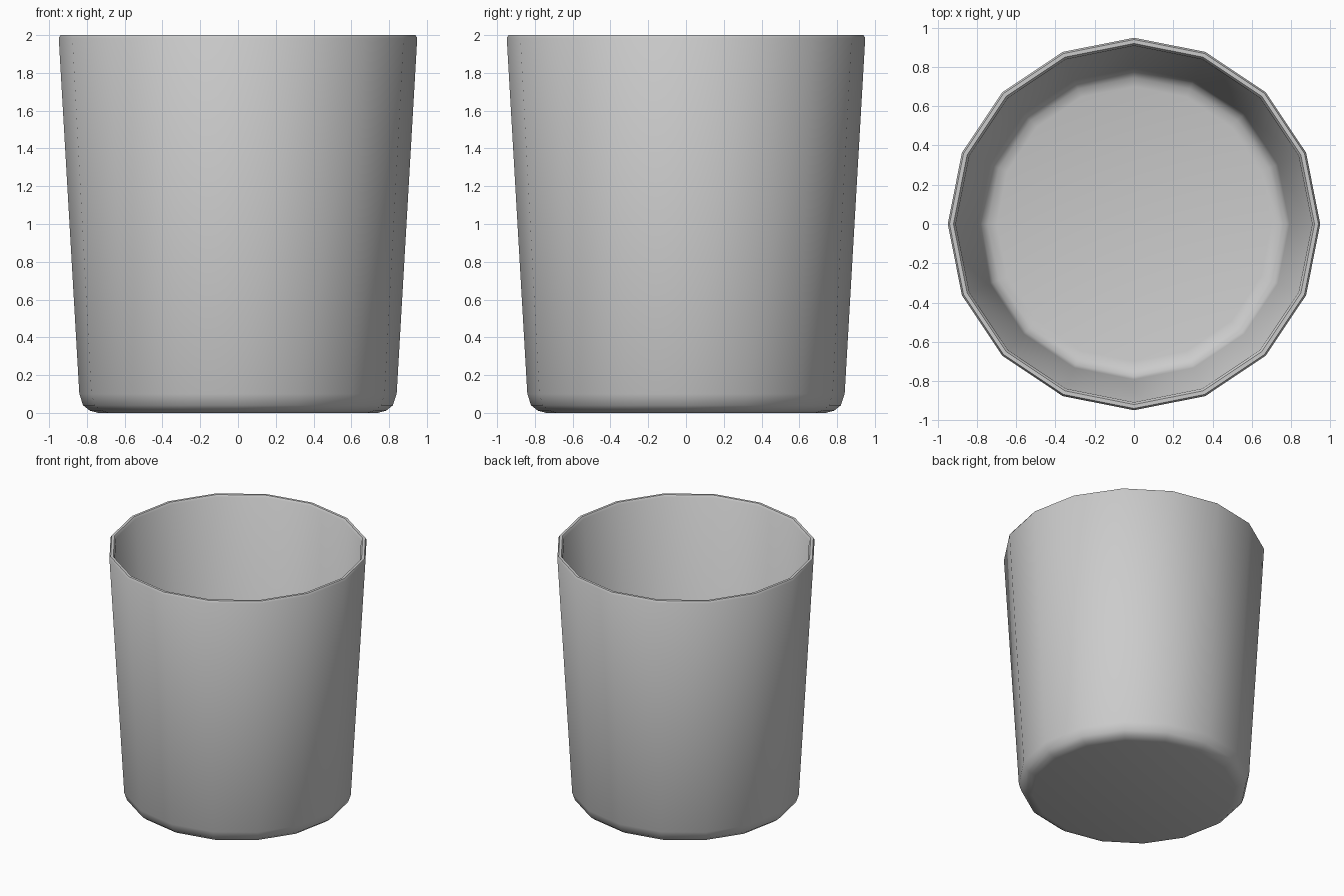
import bpy, bmesh, math

if "Cube" in bpy.data.objects:
    bpy.data.objects.remove(bpy.data.objects["Cube"])

SIDES = 16

# Cup profile (radius, height): base, outer wall, rim, inner wall, floor
profile = [(0.74, 0.0), (0.785, 0.012), (0.82, 0.04), (0.84, 0.10),
           (0.949, 1.985), (0.94, 2.0), (0.92, 2.0), (0.908, 1.985),
           (0.793, 0.11), (0.777, 0.07), (0.745, 0.046), (0.70, 0.036)]

bm = bmesh.new()
rings = []
for r, z in profile:
    rings.append([bm.verts.new((r * math.cos(2 * math.pi * i / SIDES),
                                r * math.sin(2 * math.pi * i / SIDES), z))
                  for i in range(SIDES)])

# Walls between neighbouring rings
for a, b in zip(rings, rings[1:]):
    for i in range(SIDES):
        j = (i + 1) % SIDES
        bm.faces.new((a[i], a[j], b[j], b[i]))

# Flat underside and inner floor
bm.faces.new(rings[0][::-1])
bm.faces.new(rings[-1])
bmesh.ops.recalc_face_normals(bm, faces=bm.faces[:])

mesh = bpy.data.meshes.new("cup")
bm.to_mesh(mesh)
bm.free()
cup = bpy.data.objects.new("cup", mesh)
bpy.context.collection.objects.link(cup)

# Smooth sides, crisp rim
bpy.context.view_layer.objects.active = cup
cup.select_set(True)
bpy.ops.object.shade_smooth_by_angle(angle=math.radians(35))
